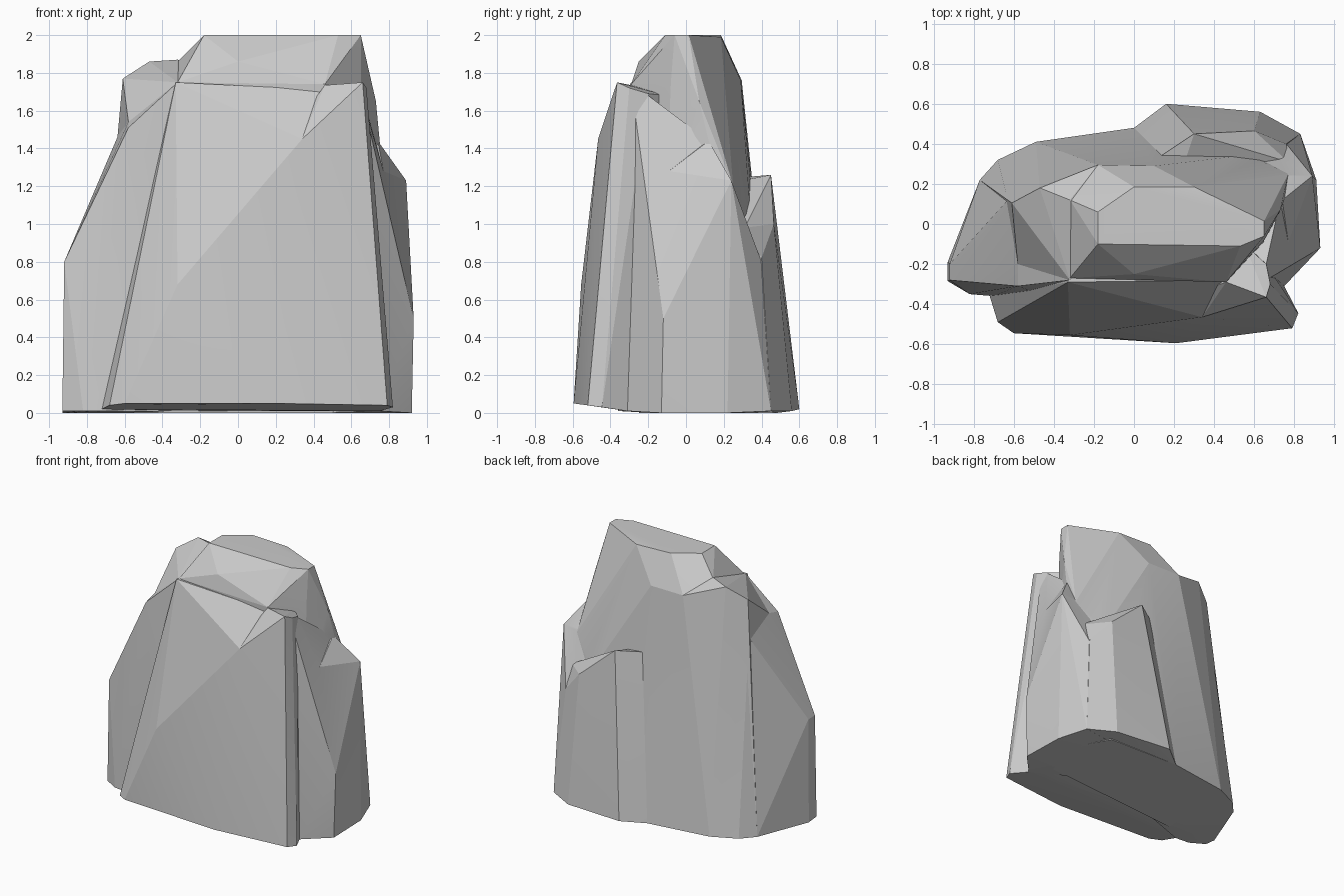
import bpy, bmesh, math


def chunk(name, pts):
    """One faceted stone chunk: the convex hull of its corner points."""
    bm = bmesh.new()
    for p in pts:
        bm.verts.new(p)
    res = bmesh.ops.convex_hull(bm, input=bm.verts)
    junk = {g for g in res["geom_interior"] + res["geom_unused"]
            if isinstance(g, bmesh.types.BMVert)}
    bmesh.ops.delete(bm, geom=list(junk), context="VERTS")
    bmesh.ops.dissolve_limit(bm, angle_limit=math.radians(1.5),
                             verts=bm.verts, edges=bm.edges)
    bmesh.ops.recalc_face_normals(bm, faces=bm.faces)
    me = bpy.data.meshes.new(name)
    bm.to_mesh(me)
    bm.free()
    ob = bpy.data.objects.new(name, me)
    bpy.context.collection.objects.link(ob)
    return ob


# Central core with the flat peak and the sloping back
core = chunk("boulder", [
    (-.18, .06, 2), (-.18, -.10, 2), (0, .185, 2), (.3, .185, 1.99),
    (.65, .015, 2), (.65, -.06, 2), (.53, -.11, 2),
    (-.32, .12, 1.86), (-.32, -.27, 1.75), (0, -.25, 1.86),
    (.46, -.29, 1.74), (.65, -.08, 1.75), (.73, .07, 1.65), (.75, .12, 1.44),
    (-.18, .295, 1.76), (.1, .29, 1.76), (.57, .345, 1.0), (.77, .25, 1.2),
    (-.49, .41, 0), (0, .48, 0), (.6, .46, 0), (.75, .2, 0),
    (.65, -.15, 0), (-.55, -.25, 0)])

# Left shoulder: steep crown over a sloping lower flank
crown = chunk("left_crown", [
    (-.61, .105, 1.77), (-.47, .18, 1.86), (-.32, .12, 1.87),
    (-.32, -.28, 1.75), (-.58, -.2, 1.54), (-.63, .12, 1.5),
    (-.18, .295, 1.76), (-.49, .41, 0), (-.77, .22, 0), (0, .4, 0),
    (0, 0, .9), (0, 0, 1.75)])
left = chunk("left_flank", [
    (-.63, .12, 1.48), (-.32, -.28, 1.75), (-.58, -.2, 1.54),
    (-.58, -.31, 1.51), (-.92, -.28, .8), (-.92, -.2, .8),
    (-.93, -.19, 0), (-.93, -.285, .01), (-.82, -.35, .01),
    (-.70, -.36, .01), (-.5, -.34, .66), (-.77, .22, 0), (-.68, .32, 0),
    (-.49, .41, 0), (0, .4, 0), (0, -.1, 0)])

# Front slab: a broad face and a raised right corner
front = chunk("front_slab", [
    (-.68, -.49, .04), (-.6, -.545, .05), (.21, -.595, .05),
    (.79, -.52, .04), (.75, -.31, .01), (-.32, -.555, .68),
    (.34, -.465, 1.45), (-.33, -.29, 1.75), (.46, -.28, 1.71),
    (-.72, -.36, .02), (-.3, -.15, 1.74), (.5, -.1, 1.66),
    (-.55, -.15, .01), (.7, -.12, .01)])
corner = chunk("front_slab_corner", [
    (-.6, -.545, .05), (.21, -.595, .05), (.79, -.52, .04),
    (.82, -.445, .03), (.75, -.31, .01), (-.32, -.555, .68),
    (.34, -.465, 1.45), (.66, -.365, 1.75), (.46, -.29, 1.735),
    (.68, -.3, 1.72), (.66, -.2, 1.69), (.55, -.1, 1.68),
    (.6, -.1, .01), (-.3, -.2, .01)])

# Right shoulder, stepped where it meets the slab
right = chunk("right_shoulder", [
    (.74, .12, 1.44), (.77, -.09, 1.28),
    (.89, .24, 1.23), (.78, .31, 1.0), (.93, -.12, .5), (.92, -.13, 0),
    (.75, -.31, .01), (.91, .22, 0), (.83, .45, .01), (.76, .4, .8),
    (.4, -.1, 0), (.4, .4, 0), (.45, 0, 1.45), (.5, .25, 1.2)])
step = chunk("right_step", [
    (.66, -.2, 1.68), (.66, -.28, 1.66), (.73, .12, 1.44), (.77, -.09, 1.28),
    (.93, -.12, .5), (.92, -.13, 0), (.75, -.31, .01), (.4, -.1, 0),
    (.5, .1, 1.4), (.5, -.15, 1.6)])

# Low slab at the back
back = chunk("back_slab", [
    (.12, .33, 1.25), (.3, .45, 1.26), (.6, .465, 1.0), (.6, .33, .98),
    (.77, .31, .98), (.76, .4, .82), (0, .48, 0), (.16, .6, .02),
    (.63, .56, .01), (.83, .45, .01), (.1, .2, 0), (.7, .2, 0),
    (.2, .15, 1.2)])

# Fuse the chunks into one stone
bpy.context.view_layer.objects.active = core
for ob in (crown, left, front, corner, right, step, back):
    mod = core.modifiers.new("fuse", "BOOLEAN")
    mod.operation = "UNION"
    mod.solver = "EXACT"
    mod.object = ob
    bpy.ops.object.modifier_apply(modifier=mod.name)
    bpy.data.objects.remove(ob, do_unlink=True)

# Soften shallow breaks, keep the facets
bpy.ops.object.select_all(action="DESELECT")
core.select_set(True)
bpy.ops.object.shade_smooth_by_angle(angle=math.radians(10))
